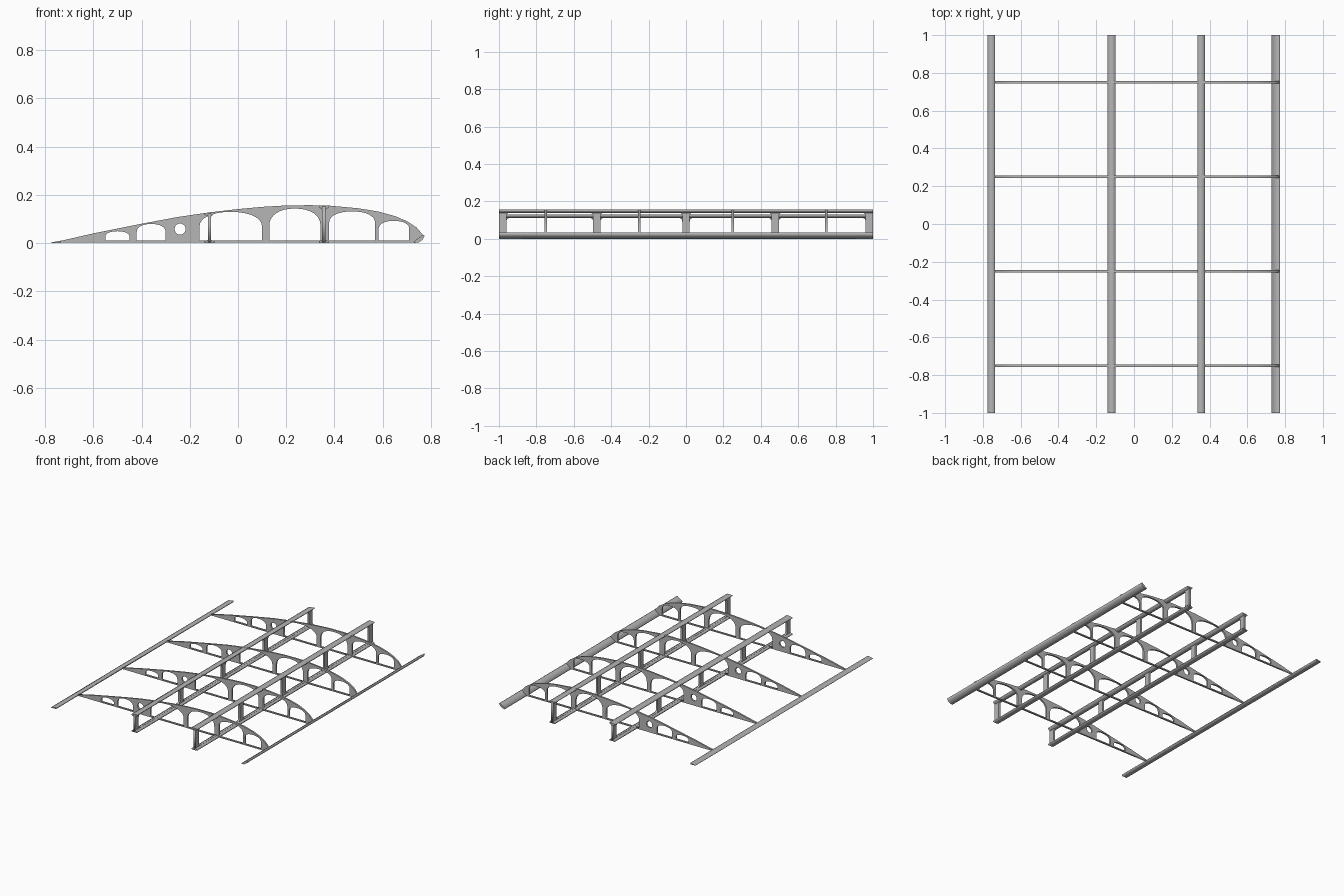
import bpy
import math
from mathutils import Matrix

cube = bpy.data.objects.get("Cube")
if cube:
    bpy.data.objects.remove(cube, do_unlink=True)

grey = bpy.data.materials.new("light_grey")
grey.use_nodes = True
grey.diffuse_color = (0.47, 0.47, 0.47, 1)
grey.node_tree.nodes["Principled BSDF"].inputs["Base Color"].default_value = (0.47, 0.47, 0.47, 1)

# local (x, y, depth) to world: ribs lie in the x-z plane, spars in the y-z plane
RIB = Matrix(((1, 0, 0, 0), (0, 0, -1, 0), (0, 1, 0, 0), (0, 0, 0, 1)))
WEB = Matrix(((0, 0, 1, 0), (1, 0, 0, 0), (0, 1, 0, 0), (0, 0, 0, 1)))


def plate(name, loops, half, matrix, location):
    """Flat plate with the first loop as outline and the others as holes."""
    curve = bpy.data.curves.new(name, "CURVE")
    curve.dimensions = "2D"
    curve.fill_mode = "BOTH"
    curve.extrude = half
    for loop in loops:
        spline = curve.splines.new("POLY")
        spline.points.add(len(loop) - 1)
        for point, (x, y) in zip(spline.points, loop):
            point.co = (x, y, 0, 1)
        spline.use_cyclic_u = True
    shape = bpy.data.objects.new(name, curve)
    bpy.context.collection.objects.link(shape)
    mesh = bpy.data.meshes.new_from_object(shape.evaluated_get(bpy.context.evaluated_depsgraph_get()))
    bpy.data.objects.remove(shape, do_unlink=True)
    mesh.name = name
    mesh.materials.clear()
    mesh.materials.append(grey)
    ob = bpy.data.objects.new(name, mesh)
    ob.matrix_world = Matrix.Translation(location) @ matrix
    bpy.context.collection.objects.link(ob)
    return ob


def arch(x0, x1, base, spring, top):
    """Opening with a flat bottom and a rounded top."""
    mid, half = (x0 + x1) / 2, (x1 - x0) / 2
    pts = [(x0, base), (x1, base)]
    for i in range(17):
        a = math.pi * i / 16
        c, s = math.cos(a), math.sin(a)
        pts.append((mid + half * math.copysign(abs(c) ** 0.9, c),
                    spring + (top - spring) * abs(s) ** 0.9))
    return pts


def rounded(x0, x1, y0, y1, r):
    """Rectangle with rounded corners."""
    corners = [(x1 - r, y1 - r), (x0 + r, y1 - r), (x0 + r, y0 + r), (x1 - r, y0 + r)]
    return [(cx + r * math.cos(math.pi / 2 * (k + i / 5)), cy + r * math.sin(math.pi / 2 * (k + i / 5)))
            for k, (cx, cy) in enumerate(corners) for i in range(6)]


# upper skin line of the wing section
skin = [(-0.74, 0.008), (-0.6, 0.04), (-0.4, 0.08), (-0.25, 0.108), (-0.12, 0.127),
        (0, 0.141), (0.1, 0.15), (0.2, 0.156), (0.3, 0.157), (0.38, 0.155), (0.5, 0.144),
        (0.58, 0.131), (0.65, 0.112), (0.7, 0.091), (0.74, 0.065), (0.765, 0.036)]


def skin_z(x):
    for (xa, za), (xb, zb) in zip(skin, skin[1:]):
        if xa <= x <= xb:
            return za + (zb - za) * (x - xa) / (xb - xa)
    return 0.0


# ribs with lightening openings
outline = [(-0.74, 0.002)] + skin + [(0.77, 0.028), (0.757, 0.012), (0.735, 0.002)]
openings = [
    arch(-0.55, -0.45, 0.01, 0.026, 0.049),
    arch(-0.42, -0.30, 0.01, 0.046, 0.079),
    arch(-0.16, 0.10, 0.01, 0.066, 0.129),
    arch(0.13, 0.342, 0.01, 0.072, 0.143),
    arch(0.378, 0.568, 0.01, 0.085, 0.131),
    arch(0.583, 0.71, 0.01, 0.058, 0.092),
    rounded(-0.263, -0.217, 0.035, 0.081, 0.023),
]
for i, y in enumerate((-0.75, -0.25, 0.25, 0.75)):
    plate(f"rib_{i + 1}", [outline] + openings, 0.006, RIB, (0, y, 0))

# spars: pierced web between two flared caps
posts = (-1.0, -0.477, 0.0, 0.477, 1.0)
for name, x in (("rear_spar", -0.118), ("front_spar", 0.356)):
    top = skin_z(x)
    holes = []
    for a, b in zip(posts, posts[1:]):
        left = a + (0.04 if a == -1 else 0.02)
        right = b - (0.04 if b == 1 else 0.02)
        holes.append(rounded(left, right, 0.014, top - 0.016, 0.018))
    web = [(-1, 0.004), (1, 0.004), (1, top - 0.004), (-1, top - 0.004)]
    plate(name + "_web", [web] + holes, 0.007, WEB, (x, 0, 0))
    w, t = 0.021, 0.007
    z0, z1 = skin_z(x - w), skin_z(x + w)
    upper = [(x - w, z0), (x + w, z1), (x + w, z1 - t), (x + t, top - 0.017),
             (x - t, top - 0.017), (x - w, z0 - t)]
    lower = [(x - w, 0), (x + w, 0), (x + w, t), (x + t, 0.013), (x - t, 0.013), (x - w, t)]
    plate(name + "_upper_cap", [upper], 1, RIB, (0, 0, 0))
    plate(name + "_lower_cap", [lower], 1, RIB, (0, 0, 0))

# leading and trailing edge strips
leading = [(0.73, 0), (0.75, 0.003), (0.766, 0.014), (0.774, 0.031),
           (0.767, 0.034), (0.728, 0.006)]
trailing = [(-0.775, 0), (-0.735, 0), (-0.735, 0.01), (-0.775, 0.002)]
plate("leading_edge", [leading], 1, RIB, (0, 0, 0))
plate("trailing_edge", [trailing], 1, RIB, (0, 0, 0))
